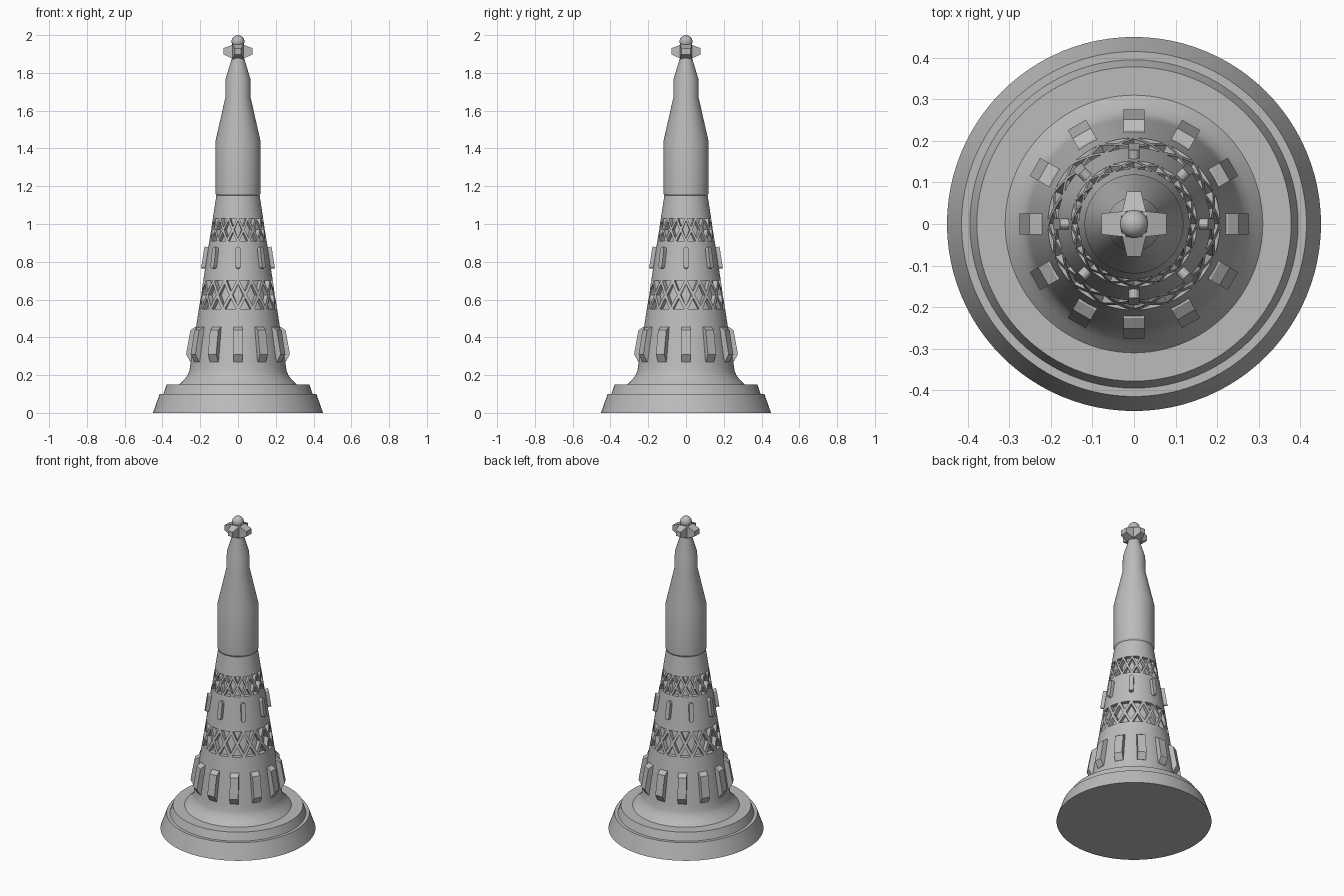
import bpy, bmesh
from math import sin, cos, pi, radians
from mathutils import Matrix, Vector

if "Cube" in bpy.data.objects:
    bpy.data.objects.remove(bpy.data.objects["Cube"], do_unlink=True)

stone = bpy.data.materials.new("grey stone")
stone.use_nodes = True
GREY = (0.5, 0.5, 0.5, 1)
stone.diffuse_color = GREY
stone.node_tree.nodes["Principled BSDF"].inputs["Base Color"].default_value = GREY


def finish(name, bm, smooth=False):
    bmesh.ops.recalc_face_normals(bm, faces=bm.faces)
    mesh = bpy.data.meshes.new(name)
    bm.to_mesh(mesh)
    bm.free()
    mesh.materials.append(stone)
    obj = bpy.data.objects.new(name, mesh)
    bpy.context.collection.objects.link(obj)
    if smooth:
        bpy.ops.object.select_all(action='DESELECT')
        obj.select_set(True)
        bpy.context.view_layer.objects.active = obj
        bpy.ops.object.shade_smooth_by_angle(angle=radians(20))
    return obj


def lathe(name, profile, steps=96):
    """Spin (radius, height) points, running from axis to axis, into a solid."""
    bm = bmesh.new()
    rings = []
    for r, z in profile:
        if r == 0:
            rings.append([bm.verts.new((0, 0, z))] * steps)
        else:
            rings.append([bm.verts.new((r * cos(2 * pi * i / steps), r * sin(2 * pi * i / steps), z))
                          for i in range(steps)])
    for low, high in zip(rings, rings[1:]):
        for i in range(steps):
            j = (i + 1) % steps
            bm.faces.new(list(dict.fromkeys((low[i], low[j], high[j], high[i]))))
    return finish(name, bm, True)


def prism(bm, outline, offset, matrix):
    """Extrude a closed outline by +/- offset and place it."""
    a = [bm.verts.new(matrix @ (Vector(p) - Vector(offset))) for p in outline]
    b = [bm.verts.new(matrix @ (Vector(p) + Vector(offset))) for p in outline]
    bm.faces.new(a)
    bm.faces.new(b[::-1])
    for i in range(len(a)):
        j = (i + 1) % len(a)
        bm.faces.new((a[i], a[j], b[j], b[i]))


def around(count):
    return [Matrix.Rotation(2 * pi * i / count, 4, 'Z') for i in range(count)]


def wall(z):
    """Radius of the tapering shaft."""
    return 0.255 - 0.154 * (z - 0.24)


# Stepped plinth
lathe("plinth", [(0, 0), (0.45, 0), (0.415, 0.1), (0.395, 0.1), (0.378, 0.15), (0, 0.15)])

# Tapering shaft with two recessed bands
BANDS = [(0.55, 0.70), (0.91, 1.03)]
DEPTH = 0.025
shaft = [(0, 0.15), (0.31, 0.15), (0.285, 0.176), (0.266, 0.2), (0.257, 0.225)]
shaft += [(wall(z), z) for z in (0.26, 0.4)]
for low, high in BANDS:
    shaft += [(wall(low), low), (wall(low) - DEPTH, low),
              (wall(high) - DEPTH, high), (wall(high), high)]
shaft += [(wall(1.15), 1.15), (0, 1.15)]
lathe("shaft", shaft)

# Upper drum and narrowing cap
lathe("spire", [(0, 1.15), (0.113, 1.15), (0.119, 1.16), (0.119, 1.44), (0.067, 1.67),
                (0.065, 1.77), (0.032, 1.88), (0.03, 1.95), (0, 1.95)])


# Crossed lattice struts following the cone
def lattice(name, low, high, count=16, half=0.12, steps=6):
    bm = bmesh.new()
    pitch = 2 * pi / count
    for n in range(count):
        for side in (-1, 1):
            rows = []
            for k in range(steps + 1):
                t = k / steps
                z = low + (high - low) * t
                mid = -pi / 2 + pitch * (n + 0.5 + side * (t - 0.5))
                row = []
                for r, s in ((wall(z), -1), (wall(z), 1),
                             (wall(z) - DEPTH - 0.002, 1), (wall(z) - DEPTH - 0.002, -1)):
                    a = mid + s * half * pitch
                    row.append(bm.verts.new((r * cos(a), r * sin(a), z)))
                rows.append(row)
            bm.faces.new(rows[0])
            bm.faces.new(rows[-1][::-1])
            for p, q in zip(rows, rows[1:]):
                for i in range(4):
                    j = (i + 1) % 4
                    bm.faces.new((p[i], p[j], q[j], q[i]))
    return finish(name, bm)


lattice("lower_lattice", *BANDS[0])
lattice("upper_lattice", *BANDS[1])

# Ring of buttress blocks
bm = bmesh.new()
block = [(0.18, 0, 0.27), (0.252, 0, 0.27), (0.275, 0, 0.31),
         (0.252, 0, 0.438), (0.226, 0, 0.455), (0.18, 0, 0.455)]
for turn in around(12):
    prism(bm, block, (0, 0.025, 0), turn)
finish("buttresses", bm)

# Ring of round-ended ribs leaning with the shaft
bm = bmesh.new()
rib = []
for end in (1, -1):
    for k in range(7):
        a = pi * k / 6 + (0 if end == 1 else pi)
        rib.append((0, 0.013 * cos(a), end * 0.045 + 0.013 * sin(a)))
lean = Matrix.Translation((wall(0.82), 0, 0.82)) @ Matrix.Rotation(-0.153, 4, 'Y')
for turn in around(8):
    prism(bm, rib, (0.021, 0, 0), turn @ lean)
finish("ribs", bm)

# Four tapered arms of the finial
bm = bmesh.new()
for i, turn in enumerate(around(4)):
    tip = 0.025 if i % 2 == 0 else 0.017
    ends = []
    for x, w, low, high in ((0.015, 0.032, 1.87, 1.955), (0.078, tip, 1.898, 1.93)):
        ends.append([bm.verts.new(turn @ Vector(p)) for p in
                     ((x, -w, low), (x, w, low), (x, w, high), (x, -w, high))])
    a, b = ends
    bm.faces.new(a)
    bm.faces.new(b[::-1])
    for k in range(4):
        j = (k + 1) % 4
        bm.faces.new((a[k], a[j], b[j], b[k]))
finish("finial_arms", bm)

# Ball on top
bm = bmesh.new()
bmesh.ops.create_uvsphere(bm, u_segments=32, v_segments=16, radius=0.034,
                          matrix=Matrix.Translation((0, 0, 1.966)))
finish("finial_ball", bm, True)
